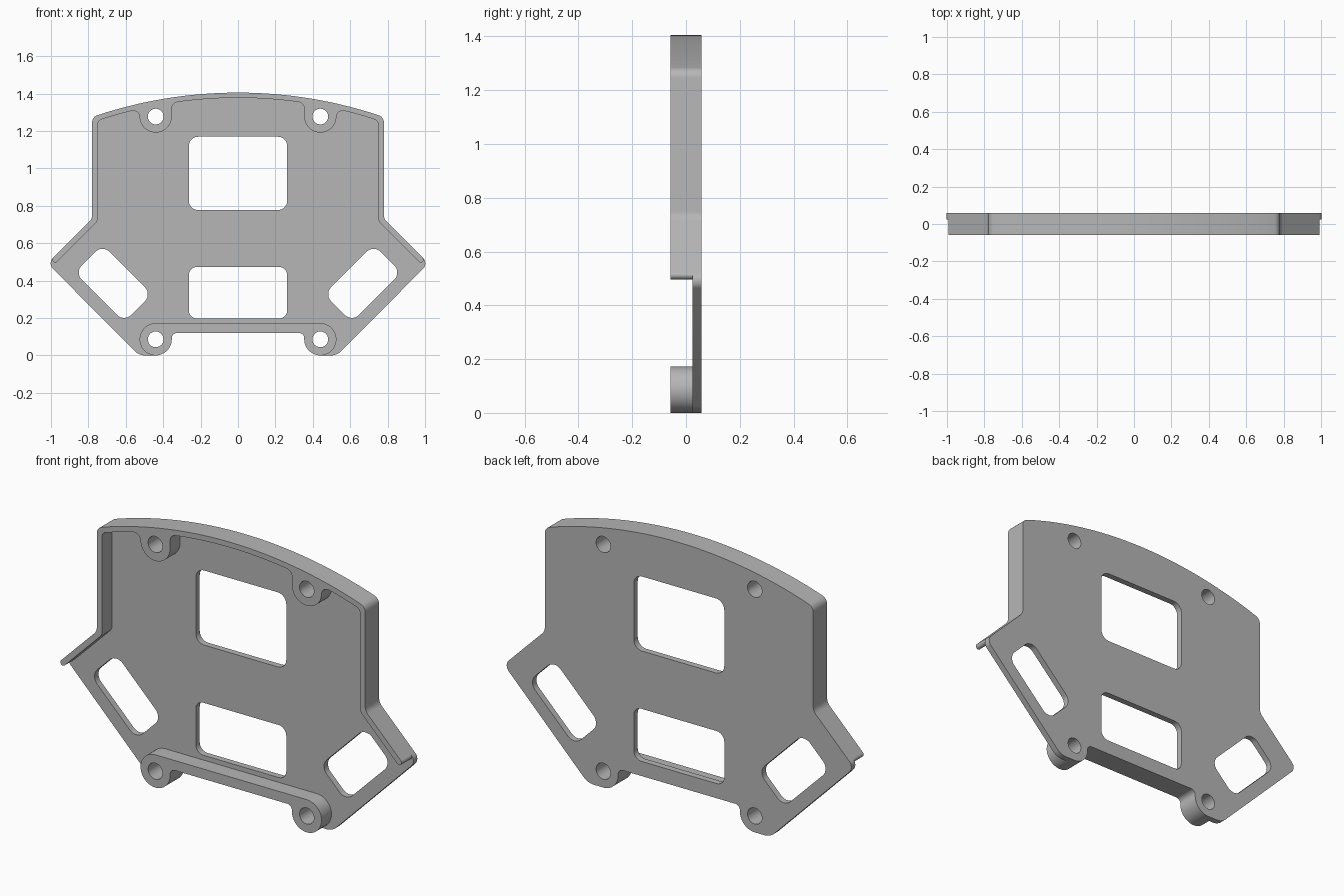
import bpy, bmesh, math
from mathutils import Vector, Matrix

if "Cube" in bpy.data.objects:
    bpy.data.objects.remove(bpy.data.objects["Cube"], do_unlink=True)

grey = bpy.data.materials.new("plain_grey")
grey.use_nodes = True
grey.diffuse_color = (0.47, 0.47, 0.47, 1)
grey.node_tree.nodes["Principled BSDF"].inputs["Base Color"].default_value = grey.diffuse_color

FRONT, STEP, BACK = -0.058, 0.025, 0.058
TOP, RADIUS, WALL = 1.405, 2.4, 0.028
BOSS_X, BOSS_R = 0.44, 0.086
BOSS_IN, BOSS_OUT = BOSS_X - BOSS_R, BOSS_X + BOSS_R
UPPER_Z, LOWER_Z = 1.277, BOSS_R


def crown(x, inset=0):
    """Height of the curved top edge at x."""
    return TOP - RADIUS + math.sqrt((RADIUS - inset) ** 2 - x * x)


def crown_run(x0, x1, n, inset=0):
    xs = [x0 + (x1 - x0) * i / n for i in range(n + 1)]
    return [(x, crown(x, inset), 0) for x in xs]


def rounded(corners):
    """Turn (x, z, radius) corners into a loop with filleted corners."""
    out = []
    for i, (x, z, r) in enumerate(corners):
        p = Vector((x, z))
        if r == 0:
            arc = [p]
        else:
            a = (Vector(corners[i - 1][:2]) - p).normalized()
            b = (Vector(corners[(i + 1) % len(corners)][:2]) - p).normalized()
            half = a.angle(b) / 2
            c = p + (a + b).normalized() * r / math.sin(half)
            v0 = p + a * r / math.tan(half) - c
            v1 = p + b * r / math.tan(half) - c
            start = math.atan2(v0.y, v0.x)
            sweep = math.atan2(v0.x * v1.y - v0.y * v1.x, v0.dot(v1))
            n = max(4, round(abs(sweep) / math.radians(7)))
            arc = [c + Vector((math.cos(start + sweep * k / n),
                               math.sin(start + sweep * k / n))) * r
                   for k in range(n + 1)]
        out += [q for q in arc if not out or (q - out[-1]).length > 1e-4]
    return out


def mirrored(half):
    """Close a right-hand path with its reflection."""
    return rounded(half + [(-x, z, r) for x, z, r in reversed(half) if x > 0])


def rounded_rect(cx, cz, hw, hh, r, angle=0):
    rot = Matrix.Rotation(angle, 2)
    corners = [rot @ Vector((sx * hw, sz * hh))
               for sx, sz in ((1, 1), (-1, 1), (-1, -1), (1, -1))]
    return rounded([(cx + v.x, cz + v.y, r) for v in corners])


def screw_holes(z):
    return [rounded_rect(s * BOSS_X, z, 0.042, 0.042, 0.042) for s in (-1, 1)]


def slab(name, loops, y0, y1):
    """Fill the outline minus its holes and extrude it from y0 to y1."""
    curve = bpy.data.curves.new(name + "_profile", "CURVE")
    curve.dimensions = "2D"
    curve.fill_mode = "BOTH"
    curve.extrude = (y1 - y0) / 2
    for loop in loops:
        spline = curve.splines.new("POLY")
        spline.points.add(len(loop) - 1)
        for point, q in zip(spline.points, loop):
            point.co = (q.x, q.y, 0, 1)
        spline.use_cyclic_u = True
    temp = bpy.data.objects.new(name + "_profile", curve)
    bpy.context.collection.objects.link(temp)
    graph = bpy.context.evaluated_depsgraph_get()
    mesh = bpy.data.meshes.new_from_object(temp.evaluated_get(graph))
    bpy.data.objects.remove(temp, do_unlink=True)
    mesh.transform(Matrix.Translation((0, (y0 + y1) / 2, 0))
                   @ Matrix.Rotation(math.pi / 2, 4, "X"))
    bm = bmesh.new()
    bm.from_mesh(mesh)
    bmesh.ops.remove_doubles(bm, verts=bm.verts, dist=1e-5)
    bmesh.ops.recalc_face_normals(bm, faces=bm.faces)
    bm.to_mesh(mesh)
    bm.free()
    mesh.name = name
    mesh.materials.clear()
    mesh.materials.append(grey)
    obj = bpy.data.objects.new(name, mesh)
    bpy.context.collection.objects.link(obj)
    bpy.ops.object.select_all(action="DESELECT")
    obj.select_set(True)
    bpy.context.view_layer.objects.active = obj
    bpy.ops.object.shade_smooth_by_angle(angle=math.radians(30))
    return obj


# Shared outer edge: curved top, shoulder and start of the wing
outer = crown_run(0, 0.7, 14) + [(0.78, crown(0.78), 0.04), (0.78, 0.73, 0.05)]
# Shared lower edge between the two feet
foot = [(BOSS_IN, 0, BOSS_R), (BOSS_IN, 0.12, 0.028), (0, 0.12, 0)]

# Back plate with windows, slanted slots and screw holes
plate = mirrored(outer + [(1.018, 0.492, 0.04), (0.53, 0, 0.08)] + foot)
windows = [rounded_rect(0, 0.973, 0.263, 0.196, 0.05),
           rounded_rect(0, 0.335, 0.263, 0.138, 0.045)]
slots = [rounded_rect(s * 0.667, 0.385, 0.187, 0.105, 0.053, s * math.pi / 4)
         for s in (-1, 1)]
slab("back_plate", [plate] + windows + slots
     + screw_holes(UPPER_Z) + screw_holes(LOWER_Z), STEP, BACK)

# Raised rim along the top and wings, with the two upper screw bosses
inner = [(0.75, 0.718, 0.04), (0.75, crown(0.75, WALL), 0.03)]
inner += crown_run(0.69, 0.61, 2, WALL)
inner += [(BOSS_OUT, crown(BOSS_OUT, WALL), 0.035),
          (BOSS_OUT, UPPER_Z - BOSS_R, BOSS_R),
          (BOSS_IN, UPPER_Z - BOSS_R, BOSS_R),
          (BOSS_IN, crown(BOSS_IN, WALL), 0.035)]
inner += crown_run(0.29, 0, 6, WALL)
tip = [(0.998, 0.512, 0.014), (0.977, 0.491, 0.014)]
slab("raised_rim", [mirrored(outer + tip + inner)] + screw_holes(UPPER_Z), FRONT, STEP)

# Lower crossbar joining the two lower screw bosses
bar = [(0, 2 * BOSS_R, 0), (BOSS_OUT, 2 * BOSS_R, BOSS_R), (BOSS_OUT, 0, BOSS_R)]
slab("lower_crossbar", [mirrored(bar + foot)] + screw_holes(LOWER_Z), FRONT, STEP)
